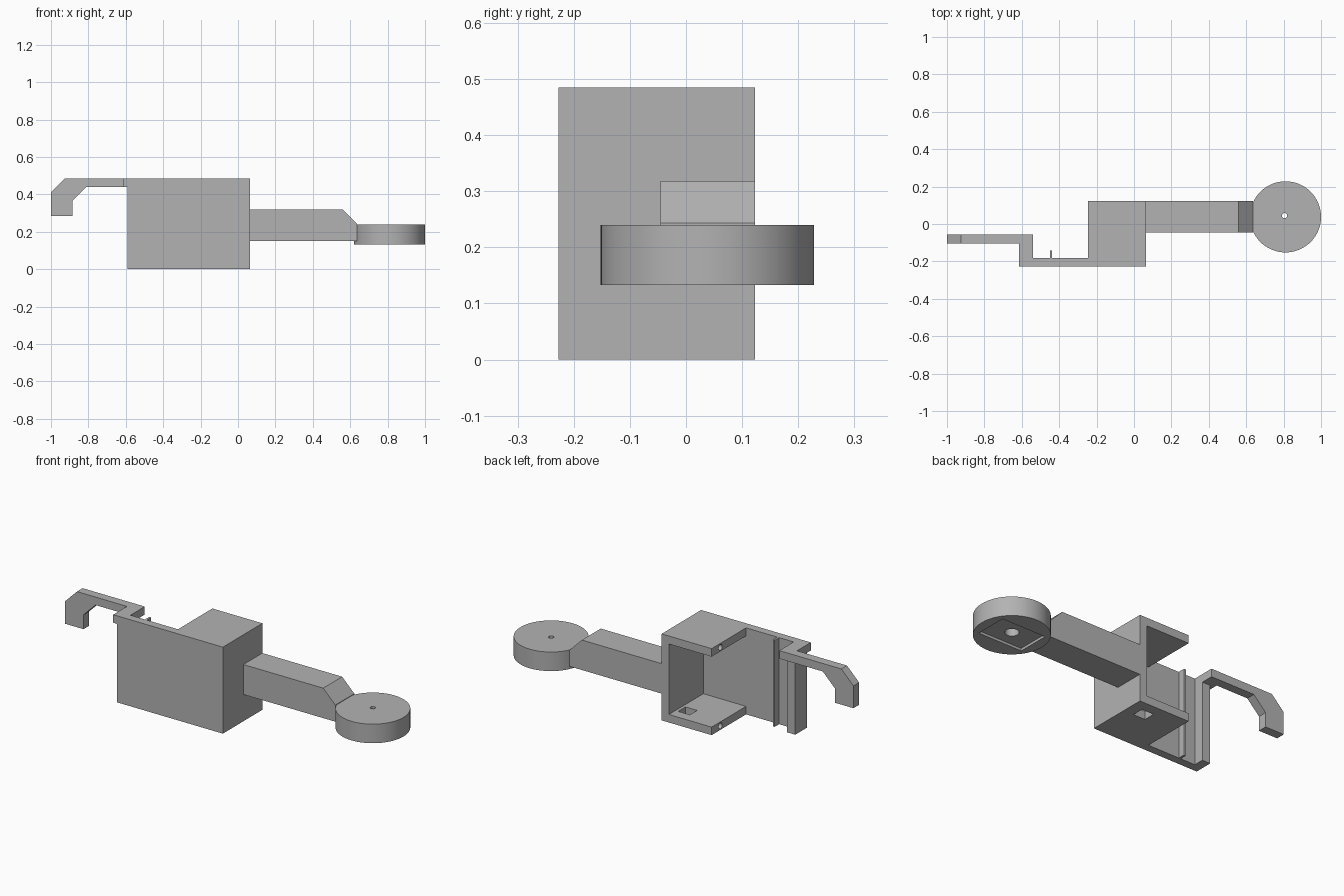
import bpy
import bmesh
from mathutils import Matrix

if "Cube" in bpy.data.objects:
    bpy.data.objects.remove(bpy.data.objects["Cube"], do_unlink=True)

grey = bpy.data.materials.new("plain_grey")
grey.use_nodes = True
COLOUR = (0.45, 0.45, 0.45, 1)
grey.diffuse_color = COLOUR
grey.node_tree.nodes["Principled BSDF"].inputs["Base Color"].default_value = COLOUR


def finish(name, bm):
    bmesh.ops.recalc_face_normals(bm, faces=bm.faces[:])
    mesh = bpy.data.meshes.new(name)
    bm.to_mesh(mesh)
    bm.free()
    mesh.materials.append(grey)
    obj = bpy.data.objects.new(name, mesh)
    bpy.context.collection.objects.link(obj)
    return obj


def prism(name, profile, y0, y1):
    """Extrude an x-z outline from y0 to y1."""
    bm = bmesh.new()
    face = bm.faces.new([bm.verts.new((x, y0, z)) for x, z in profile])
    out = bmesh.ops.extrude_face_region(bm, geom=[face])
    moved = [v for v in out["geom"] if isinstance(v, bmesh.types.BMVert)]
    bmesh.ops.translate(bm, verts=moved, vec=(0, y1 - y0, 0))
    return finish(name, bm)


def box(name, x0, x1, y0, y1, z0, z1):
    return prism(name, [(x0, z0), (x1, z0), (x1, z1), (x0, z1)], y0, y1)


def cylinder(name, centre, radius, depth, axis="Z", sides=32):
    bm = bmesh.new()
    turn = Matrix.Rotation(1.570796, 4, "Y") if axis == "X" else Matrix()
    bmesh.ops.create_cone(bm, cap_ends=True, segments=sides, radius1=radius,
                          radius2=radius, depth=depth,
                          matrix=Matrix.Translation(centre) @ turn)
    return finish(name, bm)


def activate(obj):
    bpy.ops.object.select_all(action="DESELECT")
    obj.select_set(True)
    bpy.context.view_layer.objects.active = obj


def cut(obj, cutters):
    activate(obj)
    for cutter in cutters:
        mod = obj.modifiers.new("cut", "BOOLEAN")
        mod.operation = "DIFFERENCE"
        mod.solver = "EXACT"
        mod.object = cutter
        bpy.ops.object.modifier_apply(modifier=mod.name)
        bpy.data.objects.remove(cutter, do_unlink=True)


TOP, WALL = 0.485, 0.045
FRONT, BACK = -0.227, 0.123
LEFT, RIGHT = 0.065, -0.245
INNER = FRONT + WALL

# Front plate with its thin rib and end flange
box("front_plate", -0.59, LEFT, FRONT, INNER, 0, TOP)
box("plate_rib", -0.45, -0.438, INNER, -0.143, 0, TOP)
box("end_flange", -0.59, -0.54, INNER, -0.125, 0, TOP - WALL)

# Open housing: two shelves joined by a side wall
housing = prism("housing", [
    (RIGHT, 0), (LEFT, 0), (LEFT, TOP), (RIGHT, TOP), (RIGHT, TOP - WALL),
    (LEFT - WALL, TOP - WALL), (LEFT - WALL, WALL), (RIGHT, WALL)], INNER, BACK)
pin_holes = [cylinder("pin_cutter", (RIGHT, 0.045, z), 0.016, 0.12, "X")
             for z in (WALL / 2, TOP - WALL / 2)]
cut(housing, pin_holes + [box("slot_cutter", -0.07, 0.003, 0.0, 0.065, -0.1, 0.1)])

# Hooked latch carried on a bracket at the top
box("latch_bracket", -0.615, -0.54, FRONT, -0.055, TOP - WALL, TOP)
prism("latch_hook", [
    (-1, 0.285), (-0.885, 0.285), (-0.885, 0.365), (-0.81, TOP - WALL),
    (-0.615, TOP - WALL), (-0.615, TOP), (-0.925, TOP), (-1, 0.41)], -0.105, -0.055)

# Arm with a sloped end
prism("arm", [(LEFT, 0.15), (0.635, 0.15), (0.635, 0.243), (0.56, 0.318),
              (LEFT, 0.318)], -0.045, BACK)

# Round end with a small through hole and a shallow pocket underneath
CX, CY = 0.81, 0.038
disc = cylinder("round_end", (CX, CY, 0.1865), 0.19, 0.107, sides=96)
cut(disc, [
    box("pocket_cutter", CX - 0.135, CX + 0.135, CY - 0.09, CY + 0.09, 0.1, 0.147),
    cylinder("bore_cutter", (CX, CY, 0.14), 0.035, 0.12),
    cylinder("hole_cutter", (CX - 0.005, CY + 0.007, 0.2), 0.014, 0.3)])

for obj in (housing, disc):
    activate(obj)
    bpy.ops.object.shade_smooth_by_angle()
